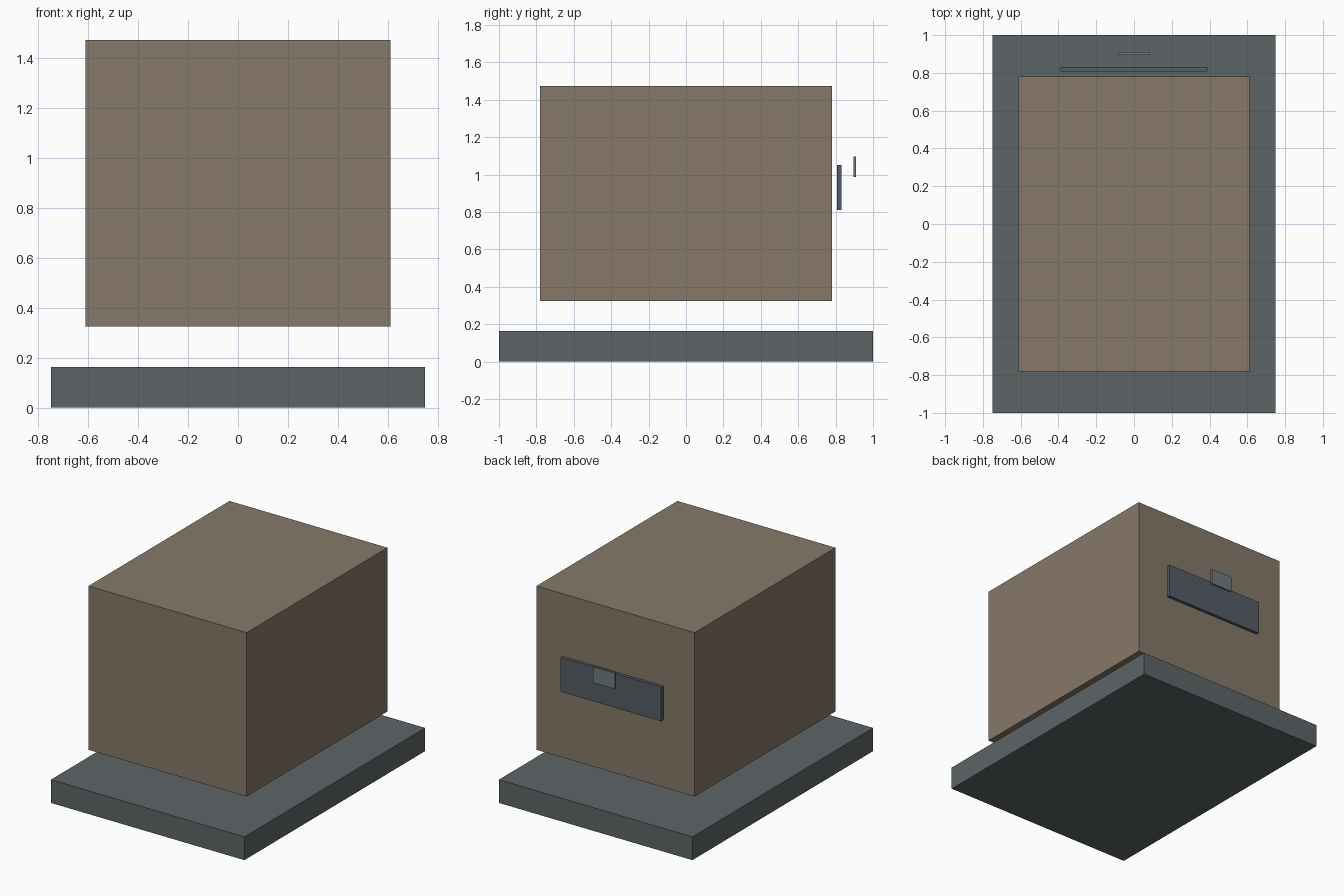
import bpy

if "Cube" in bpy.data.objects:
    bpy.data.objects.remove(bpy.data.objects["Cube"])


def material(name, rgb):
    mat = bpy.data.materials.new(name)
    mat.diffuse_color = (*rgb, 1.0)
    mat.use_nodes = True
    mat.node_tree.nodes["Principled BSDF"].inputs["Base Color"].default_value = mat.diffuse_color
    return mat


def box(name, size, center, mat):
    """Flat-shaded box with applied scale."""
    bpy.ops.mesh.primitive_cube_add(size=1, location=center)
    obj = bpy.context.object
    obj.name = name
    obj.scale = size
    bpy.ops.object.transform_apply(location=False, rotation=False, scale=True)
    obj.data.materials.append(mat)
    return obj


stone = material("grey_stone", (0.11, 0.13, 0.135))
brown = material("brown_body", (0.24, 0.19, 0.14))
slate = material("slate_plate", (0.09, 0.11, 0.13))
teal = material("teal_tab", (0.15, 0.20, 0.21))

# Wide base slab on the ground
box("base_slab", (1.50, 2.00, 0.163), (0, 0, 0.0815), stone)

# Main block floating above the slab
box("main_block", (1.225, 1.56, 1.148), (0, 0, 0.899), brown)

# Thin plate and small tab floating behind the back face
box("back_plate", (0.78, 0.024, 0.24), (0, 0.82, 0.932), slate)
box("back_tab", (0.17, 0.014, 0.111), (0, 0.903, 1.042), teal)
